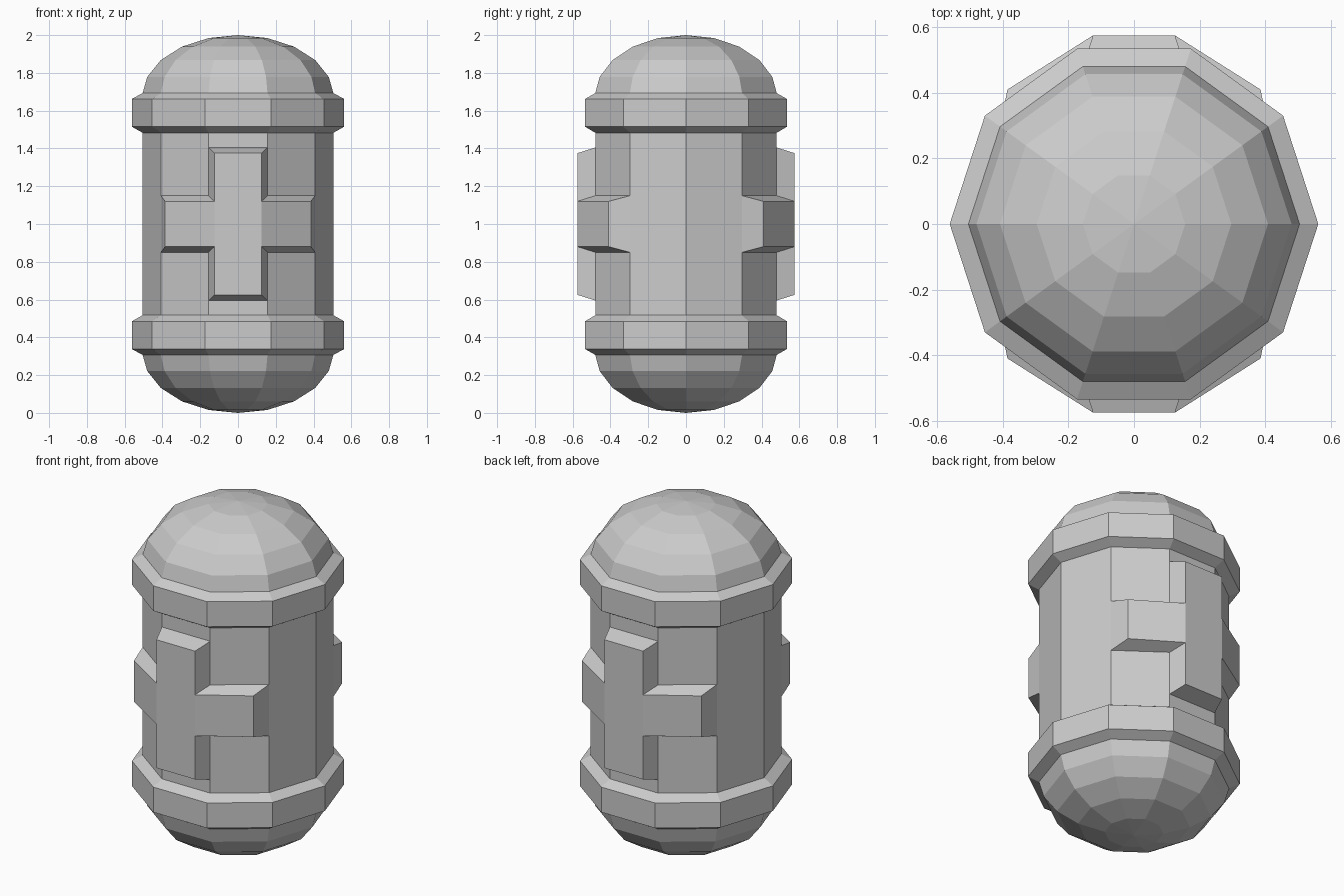
import bpy, bmesh, math

cube = bpy.data.objects.get("Cube")
if cube:
    bpy.data.objects.remove(cube, do_unlink=True)

grey = bpy.data.materials.new("light_grey")
grey.use_nodes = True
colour = (0.6, 0.6, 0.6, 1)
grey.diffuse_color = colour
grey.node_tree.nodes["Principled BSDF"].inputs["Base Color"].default_value = colour

SIDES, R, BAND_R, MID = 10, 0.505, 0.562, 1.0
ARM, BAR = 0.15, 0.405          # half heights of the raised cross
BEVEL = 0.03

# Upper half of the profile: wall, raised band, rounded dome
upper = [(R, ARM), (R, BAR), (R, 0.483), (BAND_R, 0.515), (BAND_R, 0.662), (R, 0.693)]
for i in range(1, 5):
    a = math.radians(18 * i)
    upper.append((R * math.cos(a), 0.68 + 0.32 * math.sin(a)))
upper.append((0, 1))
profile = [(r, -h) for r, h in reversed(upper)] + upper

# Turn the profile into a ten-sided capsule
bm = bmesh.new()
verts = [bm.verts.new((r, 0, MID + h)) for r, h in profile]
edges = [bm.edges.new(pair) for pair in zip(verts, verts[1:])]
bmesh.ops.spin(bm, geom=verts + edges, cent=(0, 0, 0), axis=(0, 0, 1),
               angle=2 * math.pi, steps=SIDES, use_merge=True)
bmesh.ops.remove_doubles(bm, verts=bm.verts, dist=0.0005)
bmesh.ops.recalc_face_normals(bm, faces=bm.faces)


def in_cross(face):
    """Front or back wall faces: a tall centre bar and an arm on each side."""
    c = face.calc_center_median()
    h = abs(c.z - MID)
    bar = abs(c.x) < 0.05 and h < BAR
    arm = abs(c.x) < 0.35 and h < ARM
    return abs(c.y) > 0.3 and (bar or arm)


# Raise a tapered cross on the front and the back
cross = [f for f in bm.faces if in_cross(f)]
result = bmesh.ops.extrude_face_region(bm, geom=cross)
for v in result["geom"]:
    if isinstance(v, bmesh.types.BMVert):
        x, y = (0.125, 0.575) if abs(v.co.x) < 0.25 else (0.386, 0.41)
        v.co.x = math.copysign(x, v.co.x)
        v.co.y = math.copysign(y, v.co.y)
        v.co.z -= math.copysign(BEVEL, v.co.z - MID)
bmesh.ops.delete(bm, geom=[f for f in cross if f.is_valid], context='FACES')
bmesh.ops.recalc_face_normals(bm, faces=bm.faces)

mesh = bpy.data.meshes.new("capsule_shell")
bm.to_mesh(mesh)
bm.free()
mesh.materials.append(grey)
capsule = bpy.data.objects.new("capsule_shell", mesh)
bpy.context.collection.objects.link(capsule)
